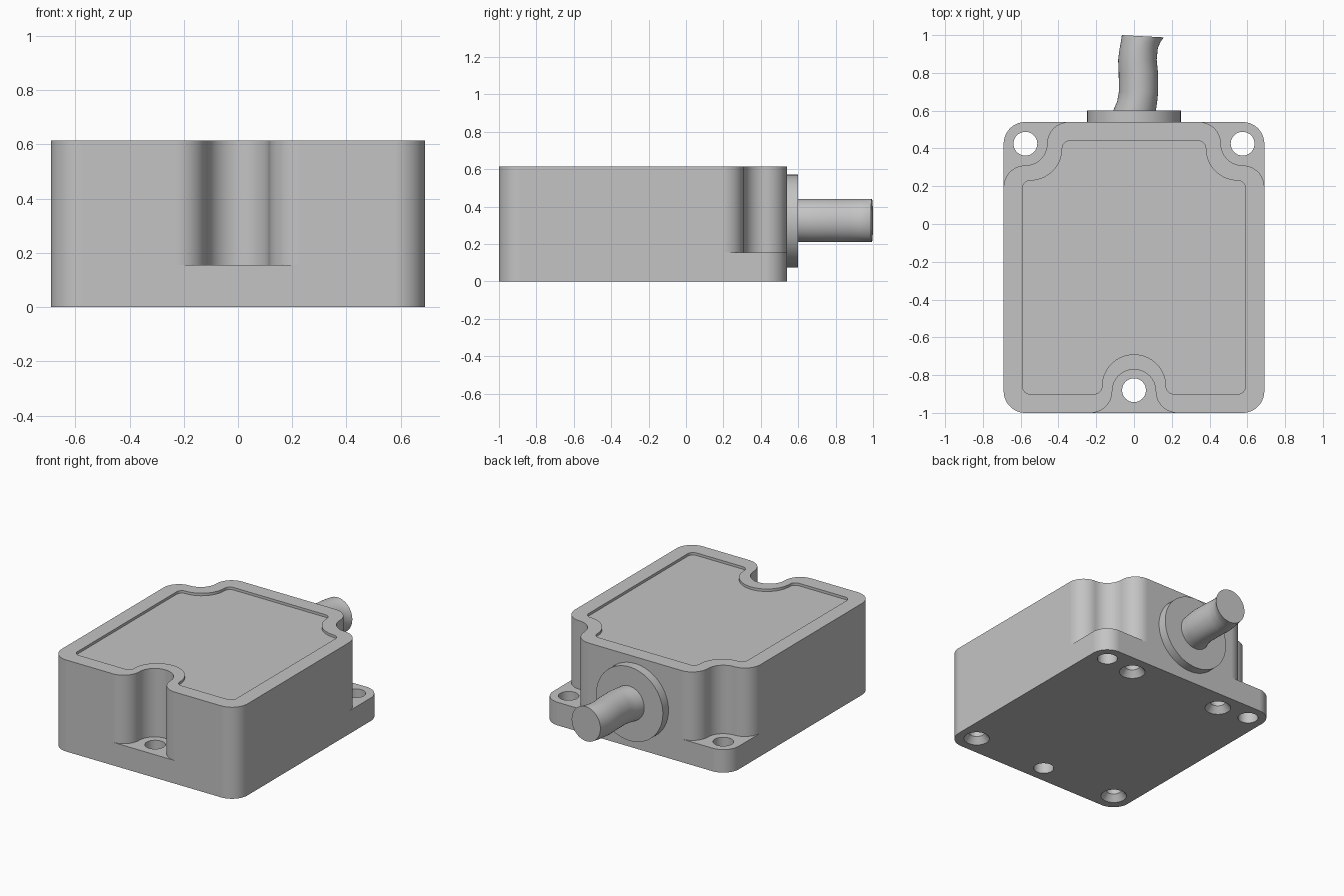
import bpy, bmesh
from math import cos, sin, pi, radians
from mathutils import Matrix

cube = bpy.data.objects.get("Cube")
if cube:
    bpy.data.objects.remove(cube, do_unlink=True)

grey = bpy.data.materials.new("light grey")
grey.use_nodes = True
colour = (0.55, 0.55, 0.55, 1)
grey.diffuse_color = colour
grey.node_tree.nodes["Principled BSDF"].inputs["Base Color"].default_value = colour


def make(name, bm):
    """Turn a bmesh into a grey object."""
    bmesh.ops.recalc_face_normals(bm, faces=bm.faces)
    mesh = bpy.data.meshes.new(name)
    bm.to_mesh(mesh)
    bm.free()
    mesh.materials.append(grey)
    ob = bpy.data.objects.new(name, mesh)
    bpy.context.collection.objects.link(ob)
    return ob


def arc(cx, cy, r, a, b, n=14):
    steps = [radians(a + (b - a) * i / n) for i in range(n + 1)]
    return [(cx + r * cos(t), cy + r * sin(t)) for t in steps]


def prism(name, points, z0, z1):
    bm = bmesh.new()
    face = bm.faces.new([bm.verts.new((x, y, z0)) for x, y in points])
    top = bmesh.ops.extrude_face_region(bm, geom=[face])["geom"]
    bmesh.ops.translate(bm, vec=(0, 0, z1 - z0),
                        verts=[v for v in top if isinstance(v, bmesh.types.BMVert)])
    return make(name, bm)


def cone(name, x, y, r1, r2, z0, z1):
    bm = bmesh.new()
    bmesh.ops.create_cone(bm, cap_ends=True, segments=40, radius1=r1, radius2=r2,
                          depth=z1 - z0, matrix=Matrix.Translation((x, y, (z0 + z1) / 2)))
    return make(name, bm)


def cut(ob, cutter):
    """Subtract a cutter, apply the result and remove the cutter."""
    mod = ob.modifiers.new("cut", "BOOLEAN")
    mod.operation = "DIFFERENCE"
    mod.solver = "EXACT"
    mod.object = cutter
    graph = bpy.context.evaluated_depsgraph_get()
    mesh = bpy.data.meshes.new_from_object(ob.evaluated_get(graph))
    ob.modifiers.clear()
    ob.data = mesh
    bpy.data.objects.remove(cutter, do_unlink=True)


def notched(w, front, back, notch, r):
    """Rounded outline with a front notch and two rear corner notches."""
    f, b, s = front + r, back - r, w - r
    k = notch + r
    right = arc(0, f, notch, 90, 0)
    right += arc(k, f, r, 180, 270)[1:]
    right += arc(s, f, r, 270, 360)
    right += arc(s, b - k, r, 0, 90)
    right += arc(s, b, notch, 270, 180)[1:]
    right += arc(s - k, b, r, 0, 90)[1:]
    return right + [(-x, y) for x, y in reversed(right[1:])]


W, FRONT, BACK, R = 0.69, -1.0, 0.54, 0.115
STEP, TOP = 0.155, 0.615

# Base plate with mounting holes and countersunk screw holes
half = arc(W - R, FRONT + R, R, 270, 360) + arc(W - R, BACK - R, R, 0, 90)
base = prism("base_plate", half + [(-x, y) for x, y in reversed(half)], 0, STEP)
for x, y in ((0, -0.88), (0.575, 0.425), (-0.575, 0.425)):
    cut(base, cone("mount_cutter", x, y, 0.063, 0.063, -0.1, 0.3))
for side in (1, -1):
    for x, y in ((0.56, -0.865), (0.35, 0.4)):
        cut(base, cone("screw_cutter", x * side, y, 0.048, 0.048, -0.1, 0.13))
        cut(base, cone("sink_cutter", x * side, y, 0.088, 0.046, -0.01, 0.045))

# Housing with a shallow recessed lid panel
housing = prism("housing", notched(W, FRONT, BACK, R, R), STEP, TOP)
cut(housing, prism("lid_cutter", notched(W - 0.1, FRONT + 0.1, BACK - 0.1, 0.17, 0.04),
                   TOP - 0.017, TOP + 0.1))

# Round cable flange on the back wall
bm = bmesh.new()
bmesh.ops.create_cone(bm, cap_ends=True, segments=64, radius1=0.248, radius2=0.248, depth=0.07,
                      matrix=Matrix.Translation((0, BACK + 0.025, 0.322))
                      @ Matrix.Rotation(pi / 2, 4, "X"))
flange = make("cable_flange", bm)

# Gently bent cable stub: y, x centre, half width, end slant
sections = [(0.57, 0, 0.115, 0), (0.6, 0.003, 0.113, 0), (0.65, 0.017, 0.106, 0),
            (0.7, 0.024, 0.104, 0), (0.8, 0.023, 0.104, 0), (0.87, 0.018, 0.102, 0),
            (0.93, 0.025, 0.101, 0), (0.965, 0.035, 0.104, 0.003), (0.994, 0.047, 0.111, 0.006)]
bm = bmesh.new()
rings = []
for y, cx, half_width, slant in sections:
    rings.append([bm.verts.new((cx + half_width * u, y - slant * u, 0.325 + 0.116 * v))
                  for u, v in arc(0, 0, 1, 0, 360, 40)[:-1]])
for a, b in zip(rings, rings[1:]):
    for i in range(len(a)):
        bm.faces.new((a[i - 1], a[i], b[i], b[i - 1]))
bm.faces.new(rings[0])
bm.faces.new(rings[-1])
cable = make("cable", bm)

# Smooth curved walls while keeping hard edges
for ob in (base, housing, flange, cable):
    ob.data.shade_smooth()
    ob.data.set_sharp_from_angle(angle=radians(30))
    ob.modifiers.new("weighted normals", "WEIGHTED_NORMAL").keep_sharp = True
